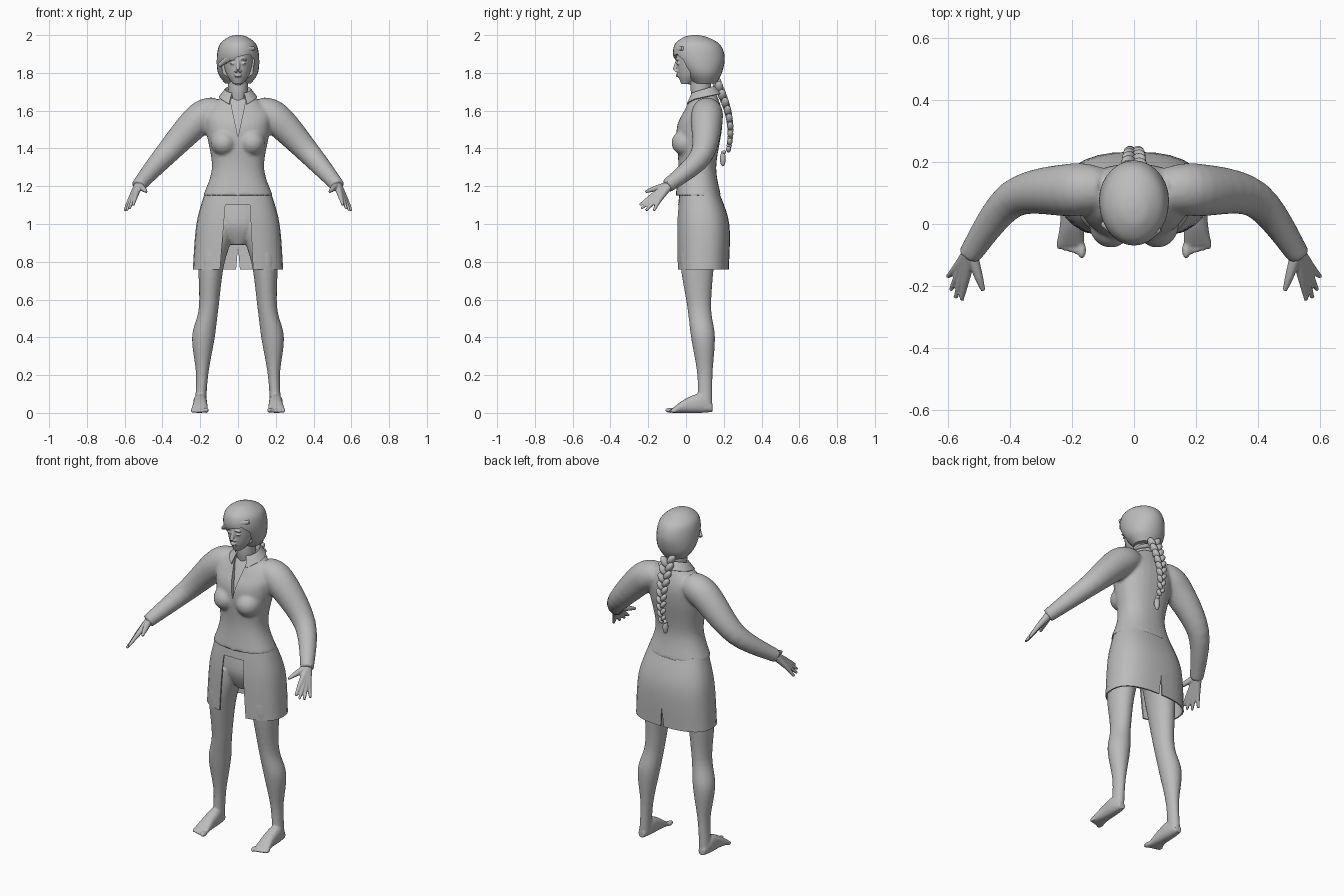
import bpy, bmesh, math
from mathutils import Vector, Matrix

if "Cube" in bpy.data.objects:
    bpy.data.objects.remove(bpy.data.objects["Cube"])

SIDES = {"left": 1, "right": -1}
X, Y, Z = Vector((1, 0, 0)), Vector((0, 1, 0)), Vector((0, 0, 1))

grey = bpy.data.materials.new("plain_grey")
grey.use_nodes = True
grey.diffuse_color = (0.5, 0.5, 0.5, 1)
for node in grey.node_tree.nodes:
    if node.type == 'BSDF_PRINCIPLED':
        node.inputs["Base Color"].default_value = grey.diffuse_color


def spline(rows, steps=6):
    """Smoothly fill in between rows of numbers."""
    last = len(rows) - 1
    out = []
    for i in range(last):
        near = rows[max(i - 1, 0)], rows[i], rows[i + 1], rows[min(i + 2, last)]
        for k in range(steps):
            t = k / steps
            ease = t * t * (3 - 2 * t)
            start, end = t * (1 - t) ** 2 / 2, t * t * (t - 1) / 2
            out.append([b + (c - b) * ease + (c - a) * start + (d - b) * end
                        for a, b, c, d in zip(*near)])
    return out + [list(rows[-1])]


def skin(bm, rings, caps=True):
    """Bridge equal point rings into a tube."""
    loops = [[bm.verts.new(p) for p in r] for r in rings]
    count = len(loops[0])
    for a, b in zip(loops, loops[1:]):
        for i in range(count):
            j = (i + 1) % count
            bm.faces.new((a[i], a[j], b[j], b[i]))
    if caps:
        bm.faces.new(loops[0][::-1])
        bm.faces.new(loops[-1])


def ring(centre, u, v, power=2.0, count=28):
    pts = []
    for i in range(count):
        a = math.tau * i / count
        ca, sa = math.cos(a), math.sin(a)
        pts.append(centre + u * math.copysign(abs(ca) ** (2 / power), ca)
                   + v * math.copysign(abs(sa) ** (2 / power), sa))
    return pts


def loft(bm, rows, side=1, depth=Y, power=2.0, caps=True):
    """Parallel ovals from rows of x, y, z, half width, half depth."""
    skin(bm, [ring(Vector((x * side, y, z)), X * w, depth * d, power)
              for x, y, z, w, d in spline(rows)], caps)


def tube(bm, rows, side=1):
    """Round limb along rows of x, y, z, radius."""
    rows = spline(rows)
    pts = [Vector((x * side, y, z)) for x, y, z, r in rows]
    rings = []
    for i, c in enumerate(pts):
        along = (pts[min(i + 1, len(pts) - 1)] - pts[max(i - 1, 0)]).normalized()
        u = along.cross(Z).normalized()
        rings.append(ring(c, u * rows[i][-1], along.cross(u) * rows[i][-1]))
    skin(bm, rings)


def ball(bm, centre, radii, tilt=0):
    m = Matrix.Translation(centre) @ Matrix.Rotation(tilt, 4, 'Y') @ Matrix.Diagonal((*radii, 1))
    bmesh.ops.create_uvsphere(bm, u_segments=20, v_segments=12, radius=1, matrix=m)


def prism(outline, start, end, slope=0):
    """Cutter with an x-z outline; its far end may lean with height."""
    base = outline[0][1]
    bm = bmesh.new()
    skin(bm, [[Vector((x, start, z)) for x, z in outline],
              [Vector((x, end + slope * (z - base), z)) for x, z in outline]])
    cutter = finish("cutter", bm)
    cutter.hide_render = True
    return cutter


def finish(name, bm, voxel=0, relax=0, thick=0, cutters=()):
    bmesh.ops.recalc_face_normals(bm, faces=bm.faces)
    mesh = bpy.data.meshes.new(name)
    bm.to_mesh(mesh)
    bm.free()
    ob = bpy.data.objects.new(name, mesh)
    bpy.context.collection.objects.link(ob)
    mesh.materials.append(grey)
    if voxel:
        m = ob.modifiers.new("merge", 'REMESH')
        m.mode, m.voxel_size = 'VOXEL', voxel
        m = ob.modifiers.new("relax", 'SMOOTH')
        m.factor, m.iterations = 0.5, relax
    if thick:
        m = ob.modifiers.new("thickness", 'SOLIDIFY')
        m.thickness, m.offset = thick, 0
    for cutter in cutters:
        m = ob.modifiers.new("cut", 'BOOLEAN')
        m.operation, m.solver, m.object = 'DIFFERENCE', 'EXACT', cutter
    bpy.ops.object.select_all(action='DESELECT')
    bpy.context.view_layer.objects.active = ob
    ob.select_set(True)
    for modifier in list(ob.modifiers):
        bpy.ops.object.modifier_apply(modifier=modifier.name)
    bpy.ops.object.shade_smooth_by_angle(angle=math.radians(45))
    for cutter in cutters:
        bpy.data.objects.remove(cutter)
    return ob


# Jacket: torso, bust and sleeves merged, with an open neckline
bm = bmesh.new()
loft(bm, [(0, .065, 1.15, .185, .12), (0, .06, 1.3, .138, .1), (0, .07, 1.5, .17, .12),
          (0, .09, 1.6, .17, .1), (0, .1, 1.69, .06, .06)], power=2.3)
for side in SIDES.values():
    tube(bm, [(.1, .11, 1.6, .07), (.2, .11, 1.56, .085), (.39, .08, 1.36, .06), (.53, -.1, 1.2, .037)], side)
    ball(bm, (side * .075, 0, 1.43), (.07, .077, .07))
neckline = prism([(0, 1.46), (.05, 1.7), (-.05, 1.7)], -.3, -.045, slope=.4)
finish("jacket", bm, voxel=.009, relax=5, cutters=[neckline])

# Shirt collar: an open band folded outward, with pointed front tips
bm = bmesh.new()
columns = []
for i in range(25):
    a = math.radians(-62 + 304 * i / 24)
    ca, sa = math.cos(a), math.sin(a)
    point = .03 * max(0, -sa) ** 4
    columns.append([bm.verts.new((r * ca, .09 + .95 * r * sa, z + .02 * sa - drop))
                    for r, z, drop in ((.06, 1.66, 0), (.07, 1.71, 0), (.1, 1.67, point))])
for a, b in zip(columns, columns[1:]):
    for j in range(2):
        bm.faces.new((a[j], b[j], b[j + 1], a[j + 1]))
finish("collar", bm, thick=.006)

# Skirt: thin shell with a front opening and a back slit
bm = bmesh.new()
loft(bm, [(0, .07, 1.17, .17, .1), (0, .09, 1, .216, .135), (0, .09, .76, .235, .133)], power=2.5, caps=False)
opening = prism([(-.067, 1.1), (.063, 1.1), (.083, .7), (-.1, .7)], -.3, .05)
slit = prism([(0, .88), (.015, .7), (-.015, .7)], .1, .4)
finish("skirt", bm, thick=.008, cutters=[opening, slit])

# Hips, legs and feet merged
bm = bmesh.new()
loft(bm, [(0, .08, 1.16, .15, .08), (0, .09, 1, .18, .11), (0, .08, .89, .05, .06)])
for side in SIDES.values():
    loft(bm, [(.1, .08, 1, .1, .1), (.14, .06, .8, .07, .09), (.155, .07, .56, .052, .063),
              (.183, .09, .4, .06, .063), (.19, .1, .2, .032, .04), (.2, .1, .02, .03, .04)], side)
    loft(bm, [(.2, .14, .025, .02, .02), (.2, .08, .05, .035, .05), (.2, 0, .038, .038, .038),
              (.205, -.07, .013, .046, .013)], side, depth=Z, power=2.4)
    for i in range(5):
        r = .01 if i else .014
        ball(bm, (side * (.168 + .018 * i), -.084 + .005 * i, r), (r, 2 * r, r))
finish("legs", bm, voxel=.006, relax=3)

# Hands: every finger runs from the wrist, so together they form the palm
wrist = Vector((.526, -.086, 1.208))
for name, side in SIDES.items():
    bm = bmesh.new()
    for i in range(4):
        t = i / 3
        knuckle = Vector((.54, -.17, 1.155)).lerp((.57, -.14, 1.13), t)
        tip = Vector((.555, -.245, 1.1)).lerp((.6, -.17, 1.07), t)
        tip += Vector((.005, -.02, -.01)) * math.sin(math.pi * t)
        tube(bm, [(*wrist, .023), (*knuckle, .014), (*tip, .007)], side)
    tube(bm, [(*wrist, .021), (.5, -.17, 1.185, .014), (.485, -.215, 1.17, .007)], side)
    finish(name + "_hand", bm, voxel=.0045, relax=2)

# Head: neck, face, nose, lips, eyelids and brows merged
bm = bmesh.new()
loft(bm, [(0, .1, 1.58, .06, .05), (0, .08, 1.7, .052, .055), (0, .08, 1.79, .055, .05)])
loft(bm, [(0, 0, 1.74, .025, .025), (0, .03, 1.79, .06, .072), (0, .05, 1.86, .08, .1),
          (0, .05, 1.92, .08, .1), (0, .06, 1.96, .05, .07)])
tube(bm, [(0, -.045, 1.87, .008), (0, -.06, 1.814, .012)])
for z in (1.782, 1.791):
    ball(bm, (0, -.044, z), (.02, .01, .005))
for side in SIDES.values():
    ball(bm, (side * .012, -.05, 1.81), (.009, .01, .007))
    ball(bm, (side * .03, -.042, 1.85), (.015, .009, .007))
    ball(bm, (side * .03, -.047, 1.872), (.022, .01, .005), side * .15)
finish("head", bm, voxel=.0045, relax=2)

# Hair cap with the face cut out, and a lock swept across the forehead
bm = bmesh.new()
loft(bm, [(0, .1, 1.745, .07, .06), (0, .09, 1.8, .106, .1), (0, .07, 1.88, .112, .135),
          (0, .06, 1.95, .097, .12), (0, .05, 1.99, .05, .06), (0, .05, 2, .01, .01)])
face = prism([(-.07, 1.7), (.07, 1.7), (.086, 1.87), (.06, 1.9), (0, 1.885), (-.086, 1.84)], -.3, .025)
finish("hair", bm, cutters=[face])
bm = bmesh.new()
tube(bm, [(.085, -.015, 1.93, .01), (0, -.044, 1.91, .025), (-.1, 0, 1.84, .01)])
finish("fringe", bm)

# Braid: alternating tilted locks down the back, then a tie and a tuft
bm = bmesh.new()
locks = 18
for i in range(locks):
    t = i / (locks - 1)
    size = 1 - .45 * t
    side = 1 if i % 2 else -1
    y = .165 + .05 * math.sin(2.5 * t) + .03 * t
    ball(bm, (side * .019 * size, y, 1.745 - .35 * t), Vector((.02, .024, .036)) * size, side * .6)
ball(bm, (0, .2, 1.38), (.013, .013, .01))
ball(bm, (0, .195, 1.345), (.016, .015, .04))
finish("braid", bm)
